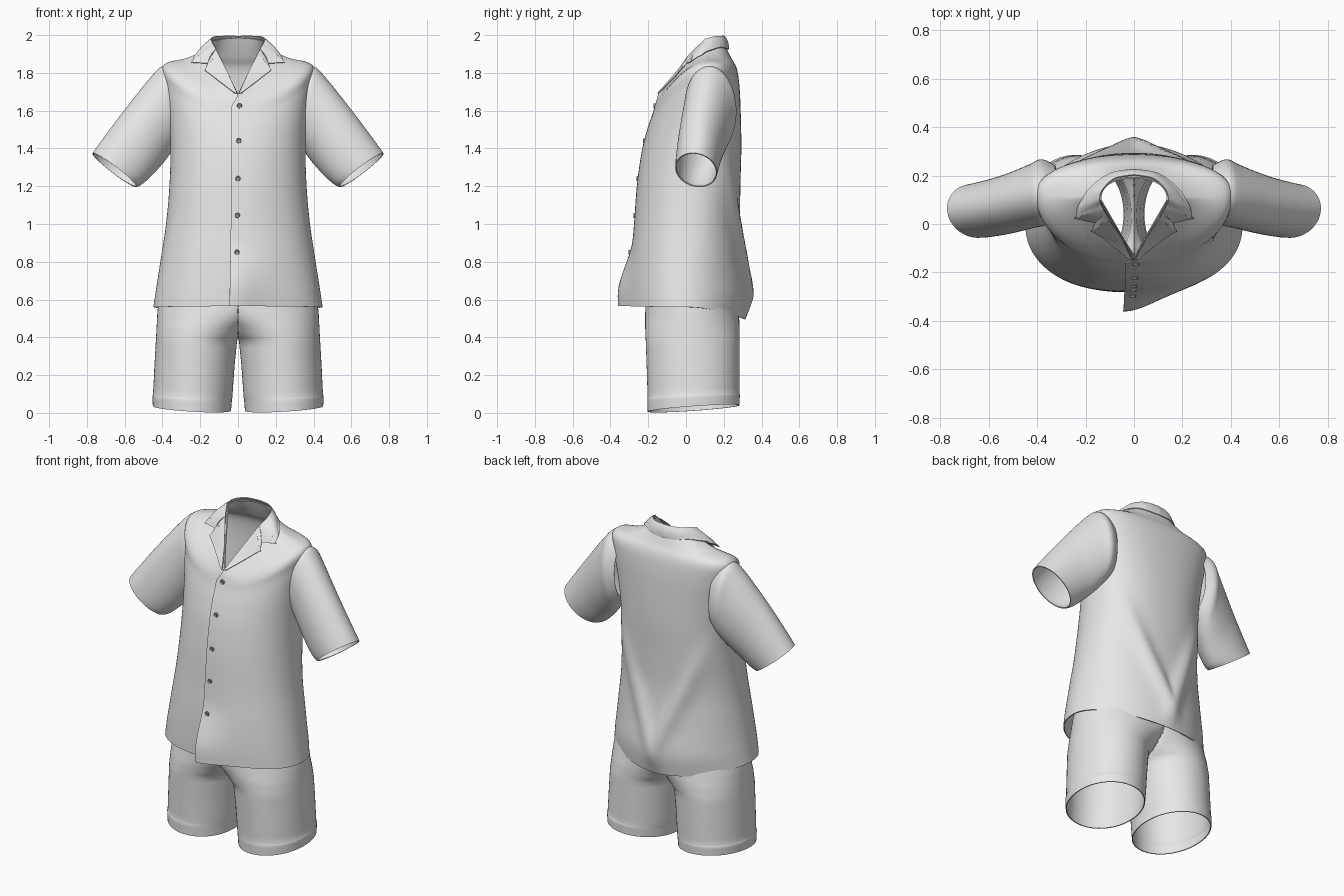
import bpy, bmesh
from math import sin, cos, pi, exp, copysign
from mathutils import Vector, Matrix
from mathutils.bvhtree import BVHTree

cube = bpy.data.objects.get("Cube")
if cube:
    bpy.data.objects.remove(cube, do_unlink=True)


def material(name, grey):
    mat = bpy.data.materials.new(name)
    mat.use_nodes = True
    color = (grey, grey, grey, 1)
    mat.diffuse_color = color
    mat.node_tree.nodes["Principled BSDF"].inputs["Base Color"].default_value = color
    return mat


CLOTH = material("light grey cloth", 0.8)
BUTTON = material("dark grey button", 0.25)


def clamp(value):
    return min(max(value, 0), 1)


def spline(points, steps, smooth=True):
    """Resample a list of tuples, either by a smooth or a straight run."""
    out = []
    last = len(points) - 1
    for i in range(last):
        a, b = points[max(i - 1, 0)], points[i]
        c, d = points[i + 1], points[min(i + 2, last)]
        for k in range(steps):
            t = k / steps
            row = []
            for p, q, r, s in zip(a, b, c, d):
                if smooth:
                    m, n = (r - p) / 2, (s - q) / 2
                    row.append(q + t * (m + t * (3 * (r - q) - 2 * m - n
                                                 + t * (2 * (q - r) + m + n))))
                else:
                    row.append(q + t * (r - q))
            out.append(row)
    out.append(list(points[-1]))
    return out


def power(value, n):
    return copysign(abs(value) ** (2 / n), value)


def finish(name, bm, mat, thickness=0, mirror=False):
    """Turn a bmesh into a named, smooth object with cloth thickness."""
    bmesh.ops.recalc_face_normals(bm, faces=bm.faces)
    mesh = bpy.data.meshes.new(name)
    bm.to_mesh(mesh)
    bm.free()
    mesh.materials.append(mat)
    obj = bpy.data.objects.new(name, mesh)
    bpy.context.collection.objects.link(obj)
    if mirror:
        mod = obj.modifiers.new("mirror", "MIRROR")
        mod.merge_threshold = 0.0005
    if thickness:
        mod = obj.modifiers.new("cloth thickness", "SOLIDIFY")
        mod.thickness = thickness
        mod.offset = 0
    bpy.ops.object.select_all(action="DESELECT")
    obj.select_set(True)
    bpy.context.view_layer.objects.active = obj
    bpy.ops.object.convert(target="MESH")
    bpy.ops.object.shade_smooth_by_angle(angle=0.8)
    return obj


def skin(name, rows, closed, thickness=0.006, mirror=False):
    """Bridge rows of points; a mirrored skin stays open on the middle plane."""
    bm = bmesh.new()
    grid = [[bm.verts.new(p) for p in row] for row in rows]
    count = len(grid[0])
    for low, high in zip(grid, grid[1:]):
        for j in range(count if closed else count - 1):
            k = (j + 1) % count
            quad = (low[j], low[k], high[k], high[j])
            if not (mirror and all(v.co.x < 1e-5 for v in quad)):
                bm.faces.new(quad)
    loose = [v for v in bm.verts if not v.link_faces]
    bmesh.ops.delete(bm, geom=loose, context="VERTS")
    return finish(name, bm, CLOTH, thickness, mirror)


# Shirt body: half width, front y, back y, side y, front z, side z, back z, roundness
BODY = [
    (.445, -.285, .312, 0, .565, .56, .495, 2.2),
    (.43, -.285, .328, 0, .67, .66, .63, 2.2),
    (.405, -.28, .305, .01, .82, .82, .8, 2.2),
    (.378, -.265, .285, .02, 1, 1, 1, 2.2),
    (.36, -.25, .285, .04, 1.2, 1.2, 1.2, 2.2),
    (.355, -.225, .29, .06, 1.38, 1.4, 1.4, 2.2),
    (.368, -.195, .287, .09, 1.5, 1.58, 1.58, 2.2),
    (.39, -.168, .28, .115, 1.58, 1.74, 1.73, 2.1),
    (.392, -.153, .265, .12, 1.63, 1.84, 1.825, 2),
    (.27, -.143, .235, .11, 1.665, 1.876, 1.88, 1.5),
    (.175, -.138, .21, .11, 1.682, 1.92, 1.935, 1.15),
    (.137, -.135, .19, .10, 1.69, 1.97, 1.985, 1),
]
OVERLAP = 0.08


def body_point(ring, a):
    hw, yf, yb, yc, zf, zs, zb, n = ring
    front = cos(a) > 0
    if not front:
        # The back is squarer over the shoulder blades than at the hem
        n = 2.3 - 0.4 * clamp((1.2 - zs) / 0.5)
    x = hw * power(sin(a), n)
    side = min(abs(x) / hw, 1) ** n
    y = yc + (yf - yc if front else yb - yc) * abs(power(cos(a), n))
    z = zs + ((zf if front else zb) - zs) * (1 - side)
    if front and a < pi:
        # Outer front panel, kicking forward at the hem
        y -= 0.007 * max(0, 1 - a / 0.6)
        kick = clamp((0.92 - z) / 0.3)
        kick *= kick * (3 - 2 * kick)
        y -= 0.066 * kick * exp(-((x + 0.05) / 0.16) ** 2)
    elif front:
        # Inner front panel
        y += 0.007 * max(0, 1 - (2 * pi - a) / 0.6)
    else:
        # Two back folds meeting low at the middle
        fade = clamp((z - 0.5) / 0.12) * clamp((1.5 - z) / 0.5)
        fold = abs(x) - 0.45 * max(z - 0.64, 0)
        y += 0.028 * fade * -cos(a) * exp(-(fold / 0.055) ** 2)
    return x, y, z


COLS = 128
angles = [-OVERLAP + (2 * pi + 2 * OVERLAP) * j / COLS for j in range(COLS + 1)]
body = skin("shirt_body", [[body_point(r, a) for a in angles]
                           for r in spline(BODY, 5)], False)
tree = BVHTree.FromPolygons([v.co.copy() for v in body.data.vertices],
                            [tuple(p.vertices) for p in body.data.polygons])

# Sleeves: top x, top z, underside x, underside z, centre y, half depth
SLEEVE = [
    (.32, 1.80, .31, 1.44, .14, .10),
    (.39, 1.833, .35, 1.39, .132, .132),
    (.45, 1.787, .39, 1.335, .115, .127),
    (.60, 1.60, .455, 1.262, .08, .117),
    (.72, 1.44, .51, 1.213, .06, .111),
    (.768, 1.373, .54, 1.199, .054, .108),
]


def sleeve_point(ring, a):
    tx, tz, bx, bz, yc, hy = ring
    f = (1 + cos(a)) / 2
    # The back of each ring sits a little further down the arm
    slide = 0.018 * sin(a)
    return (bx + (tx - bx) * f + 0.63 * slide, yc + hy * sin(a),
            bz + (tz - bz) * f - 0.78 * slide)


turn = [2 * pi * j / 64 for j in range(64)]
skin("sleeves", [[sleeve_point(r, a) for a in turn]
                 for r in spline(SLEEVE, 5)], True, mirror=True)

# Shorts: inner x, outer x, front y, back y, z
SHORTS = [
    (.04, .448, -.2, .28, 0),
    (.035, .45, -.202, .282, .065),
    (.033, .447, -.2, .28, .075),
    (.022, .44, -.205, .28, .24),
    (.008, .432, -.21, .28, .38),
    (-.07, .428, -.213, .28, .45),
    (-.22, .424, -.213, .278, .53),
    (-.41, .41, -.205, .262, .66),
    (-.34, .34, -.19, .22, .95),
]


def shorts_point(ring, a):
    xi, xo, yf, yb, z = ring
    x = max((xi + xo) / 2 + (xo - xi) / 2 * power(cos(a), 2.05), 0)
    y = (yf + yb) / 2 + (yb - yf) / 2 * power(sin(a), 2.05)
    lift = max(1 - z / 0.2, 0)
    return x, y, z + lift * (0.07 * (y + 0.2) + 0.06 * x - 0.008)


skin("shorts", [[shorts_point(r, a) for a in turn]
                for r in spline(SHORTS, 4, False)], True, mirror=True)


# Collar and lapels: strips folded out from the roll line, resting on the shirt
def folded_strip(name, roll, edge, bulge):
    rows = []
    centre = Vector((0, 0.08, 1.85))
    for p, q in zip(spline(roll, 8), spline(edge, 8)):
        row = []
        for k in range(9):
            v = k / 8
            co = Vector(p).lerp(Vector(q), v)
            co += (co - centre).normalized() * bulge * sin(pi * v)
            if p[0] == 0:
                co.x = 0
            if co.y < 0.05:
                hit = tree.ray_cast(Vector((co.x, -1, co.z)), Vector((0, 1, 0)))[0]
                if hit:
                    co.y = min(co.y, hit.y - 0.009)
            else:
                hit = tree.ray_cast(Vector((co.x, co.y, 3)), Vector((0, 0, -1)))[0]
                if hit:
                    co.z = min(max(co.z, hit.z + 0.01), 1.997)
            row.append(co)
        rows.append(row)
    skin(name, rows, False, thickness=0.005, mirror=True)


gorge, notch = (.116, .045, 1.925), (.16, .005, 1.85)
folded_strip("collar",
             [(0, .202, 1.995), (.08, .187, 1.995), (.13, .14, 1.99),
              (.141, .1, 1.974), (.134, .08, 1.955), (.125, .06, 1.94), gorge],
             [(0, .225, 1.925), (.1, .208, 1.918), (.185, .145, 1.902),
              (.228, .075, 1.89), (.24, .025, 1.857), (.24, .023, 1.855), notch], 0.008)
folded_strip("lapels",
             [gorge, (.106, .025, 1.905), (.1, .015, 1.893),
              (.055, -.052, 1.803), (.004, -.143, 1.692)],
             [notch, (.171, -.03, 1.812), (.17, -.032, 1.81),
              (.095, -.08, 1.752), (.02, -.145, 1.695)], 0.003)

# Buttons down the front
for i, (x, z) in enumerate([(.008, 1.625), (.004, 1.44), (0, 1.24),
                            (-.003, 1.045), (-.005, .85)]):
    hit = tree.ray_cast(Vector((x, -1, z)), Vector((0, 1, 0)))[0]
    bm = bmesh.new()
    bmesh.ops.create_cone(bm, cap_ends=True, segments=20, radius1=0.014,
                          radius2=0.012, depth=0.01)
    face = max(bm.faces, key=lambda f: f.calc_center_median().z)
    bmesh.ops.inset_region(bm, faces=[face], thickness=0.004, depth=-0.002)
    bm.transform(Matrix.Translation((x, hit.y - 0.002, z)) @ Matrix.Rotation(pi / 2, 4, "X"))
    finish("button_%d" % (i + 1), bm, BUTTON)
